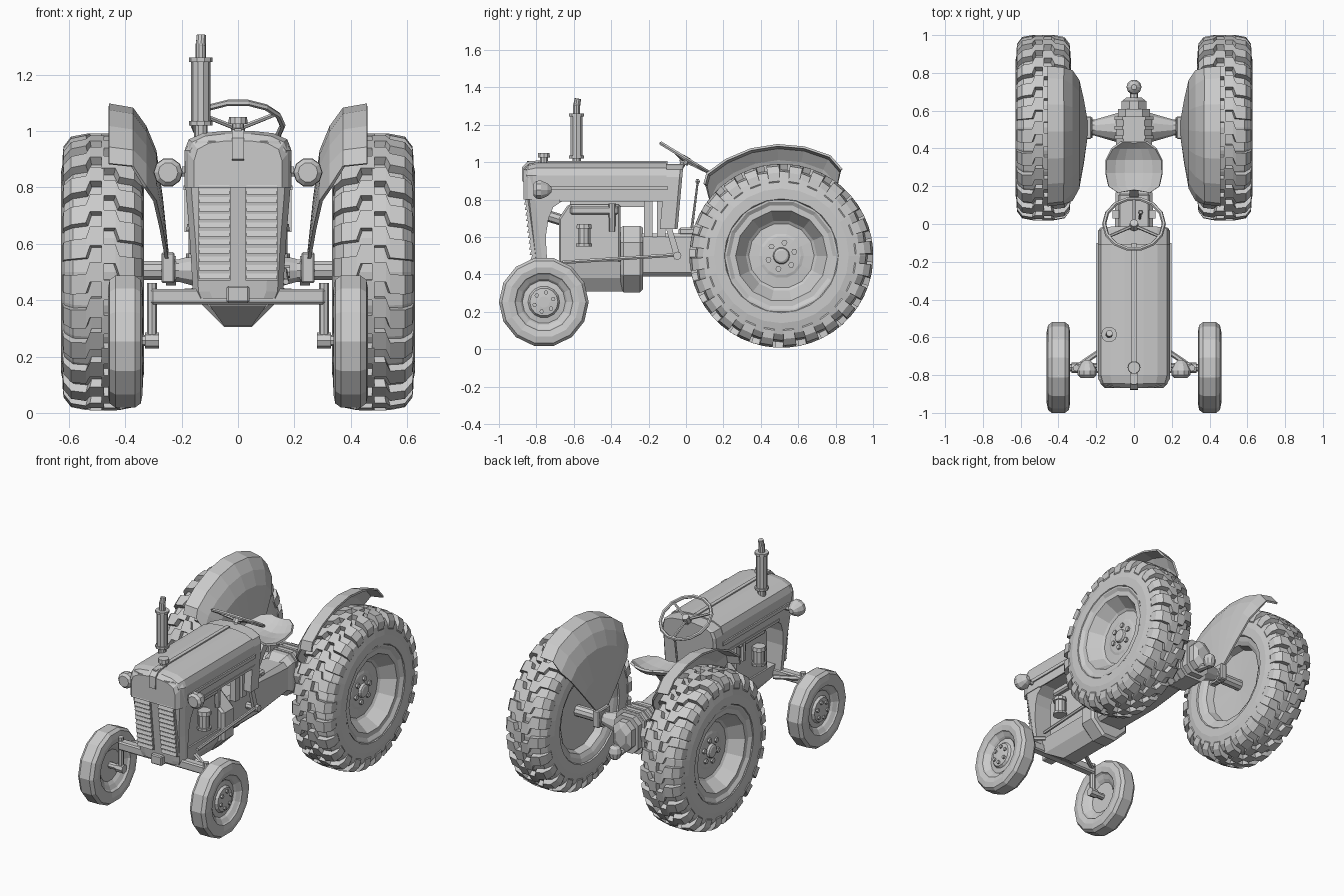
import bpy, bmesh
from math import sin, cos, pi, radians
from mathutils import Vector

if "Cube" in bpy.data.objects:
    bpy.data.objects.remove(bpy.data.objects["Cube"])


def mk(name, verts, faces, mirror=False, bevel=0, solid=0):
    me = bpy.data.meshes.new(name)
    me.from_pydata([tuple(v) for v in verts], [], faces)
    bm = bmesh.new()
    bm.from_mesh(me)
    bmesh.ops.remove_doubles(bm, verts=bm.verts, dist=1e-5)
    bmesh.ops.recalc_face_normals(bm, faces=bm.faces)
    bm.to_mesh(me)
    bm.free()
    ob = bpy.data.objects.new(name, me)
    bpy.context.collection.objects.link(ob)
    if solid:
        m = ob.modifiers.new("solid", 'SOLIDIFY')
        m.thickness, m.offset = solid, 0
    if bevel:
        m = ob.modifiers.new("bevel", 'BEVEL')
        m.width, m.segments = bevel, 1
    if mirror:
        m = ob.modifiers.new("mirror", 'MIRROR')
        m.use_mirror_merge = False
    return ob


def ring_faces(rows, n, closed=True, caps=True, base=0):
    f = [(base + i*n + j, base + i*n + (j+1) % n, base + (i+1)*n + (j+1) % n, base + (i+1)*n + j)
         for i in range(rows-1) for j in range(n if closed else n-1)]
    if caps:
        f += [tuple(base + j for j in range(n)), tuple(base + (rows-1)*n + j for j in range(n))]
    return f


def loft(name, rings, closed=True, caps=True, **k):
    return mk(name, [p for r in rings for p in r], ring_faces(len(rings), len(rings[0]), closed, caps), **k)


def box(name, x, y, z, **k):
    return loft(name, [[(x[0], y[0], c), (x[1], y[0], c), (x[1], y[1], c), (x[0], y[1], c)] for c in z], **k)


def prism(name, yz, x0, x1, **k):
    return loft(name, [[(x, *p) for p in yz] for x in (x0, x1)], **k)


def tube(name, pts, radii, seg=8, **k):
    # straight or stepped round bar along points
    pts = [Vector(p) for p in pts]
    q = (pts[-1]-pts[0]).to_track_quat('Z', 'Y')
    return loft(name, [[p + q @ Vector((r*cos(2*pi*j/seg), r*sin(2*pi*j/seg), 0)) for j in range(seg)]
                       for p, r in zip(pts, radii)], **k)


def lathe(name, prof, c, seg, loop=False, **k):
    # revolve (radius, x) profile about an x-parallel axis through c
    rings = [[(c[0]+x, c[1]+r*cos(2*pi*j/seg), c[2]+r*sin(2*pi*j/seg)) for j in range(seg)] for r, x in prof]
    if loop:
        rings.append(rings[0])
    return loft(name, rings, caps=not loop, mirror=True, **k)


def bolts(name, c, R, r, depth, n=6):
    for i in range(n):
        a = 2*pi*i/n + .3
        p = Vector((c[0], c[1]+R*cos(a), c[2]+R*sin(a)))
        tube(name, [p, p+Vector((depth, 0, 0))], [r, r], 6, mirror=True)


# Rear wheels: tyre, lugs, rim
RC = (.48, .51, .50)
half = [(.29, .12), (.305, .147), (.36, .147), (.42, .134), (.452, .105), (.462, .04)]
lathe("rear_tyre", half + [(r, -x) for r, x in half[::-1]], RC, 24, loop=True)
V, F = [], []
path = [(-.004, .492, 0), (.045, .492, 0), (.06, .490, 5), (.112, .480, 5.5), (.139, .445, 5.5), (.143, .40, 5.5)]
for side in (1, -1):
    for i in range(24):
        a0 = 15*i + (7.5 if side < 0 else 0)
        b = len(V)
        for x, r, d in path:
            for s, h in ((-1, 0), (1, 0), (1, 1), (-1, 1)):
                a = radians(a0 + d + 4.1*s)
                rr, xx = r - .035*h, x*(1 - .14*h)
                V.append((RC[0]+side*xx, RC[1]+rr*cos(a), RC[2]+rr*sin(a)))
        F += ring_faces(len(path), 4, base=b)
mk("rear_tyre_lugs", V, F, mirror=True)
lathe("rear_rim", [(.03, .075), (.04, .07), (.045, .055), (.105, .05), (.12, .045), (.175, .04), (.19, .05),
                   (.235, .115), (.245, .13), (.275, .13), (.295, .143), (.305, .143),
                   (.305, -.14), (.275, -.13), (.25, -.115), (.235, -.07), (.03, -.06)], RC, 14)
bolts("rear_wheel_bolt", (.52, .51, .50), .072, .016, .025)

# Front wheels
FC = (.40, -.76, .253)
half = [(.14, .035), (.155, .055), (.19, .062), (.225, .055), (.24, .035)]
lathe("front_tyre", half + [(r, -x) for r, x in half[::-1]], FC, 14, loop=True)
lathe("front_rim", [(.03, .045), (.075, .04), (.085, .025), (.115, .02), (.125, .032), (.15, .048),
                    (.15, -.045), (.12, -.03), (.10, -.015), (.03, -.015)], FC, 14)
bolts("front_wheel_bolt", (.435, -.76, .253), .052, .012, .018)

# Front axle
box("front_axle", (-.31, .31), (-.79, -.735), (.385, .44), bevel=.008)
tube("kingpin", [(.305, -.762, .25), (.305, -.762, .46)], [.018, .018], mirror=True)
tube("spindle", [(.28, -.76, .257), (.33, -.76, .257), (.33, -.76, .257), (.41, -.76, .257)],
     [.028, .028, .02, .02], mirror=True)
tube("axle_strut", [(.30, -.755, .42), (.16, -.66, .43)], [.014, .014], 6, mirror=True)
box("axle_pivot", (-.04, .04), (-.84, -.7), (.39, .45), bevel=.006)


# Bonnet and front shell
def hood_ring(y, s=1, drop=0, low=.80):
    h = [(.19, low), (.19, .93), (.175, .97), (.125, .992), (.05, 1.0)]
    return [(x*s, y, z-drop*(z > low)) for x, z in h] + [(-x*s, y, z-drop*(z > low)) for x, z in h[::-1]]


loft("bonnet", [hood_ring(-.868, .82, .035), hood_ring(-.845, .93, .01), hood_ring(-.80), hood_ring(-.105)])
shell = []
for z, w, yb in ((.405, .15, -.74), (.43, .16, -.74), (.60, .17, -.75), (.70, .178, -.735), (.76, .183, -.71),
                 (.80, .186, -.65), (.93, .19, -.65), (.965, .165, -.65)):
    yf = -.812-(min(z, .93)-.41)*.1115
    h = [(w, yb), (w, yf+.05), (w-.02, yf+.018), (w-.06, yf+.005)]
    shell.append([(x, y, z) for x, y in h] + [(-x, y, z) for x, y in h[::-1]])
loft("front_shell", shell)
box("bonnet_strip", (-.012, .012), (-.85, -.1), (.985, 1.008))
prism("front_badge_bar", [(-.86, .89), (-.878, .9), (-.876, .975), (-.845, 1.005), (-.78, 1.01), (-.84, .95)], -.022, .022)
box("bonnet_trim", (.185, .199), (-.78, -.1), (.852, .874), mirror=True)
box("bonnet_trim_lower", (.185, .194), (-.68, -.1), (.79, .806), mirror=True)

# Grille with slats
gy = lambda z: -.812-(z-.41)*.1115
prism("grille_panel", [(gy(.47)-.002, .47), (gy(.83)-.002, .83), (gy(.83)+.03, .83), (gy(.47)+.03, .47)],
      .027, .142, mirror=True)
for i in range(12):
    z = .485 + .03*i
    prism("grille_slat", [(gy(z)-.012, z-.010), (gy(z)-.005, z+.010), (gy(z)+.02, z+.010), (gy(z)+.02, z-.010)],
          .03, .139, mirror=True)


# Dash cowl behind the bonnet
def cowl(dy, s):
    return [(x, dy + (z-.65)*.09, z-.008) for x, y, z in hood_ring(0, s, 0, .65)]


loft("dash_cowl", [cowl(-.14, 1.0), cowl(-.06, 1.0), cowl(-.045, .93)])

# Cap, exhaust, headlights
tube("radiator_cap", [(0, -.76, .99), (0, -.76, 1.025), (0, -.76, 1.025), (0, -.76, 1.05)], [.022, .022, .034, .032], 10)
tube("exhaust", [(-.132, -.585, z) for z in (.96, 1.02, 1.02, 1.035, 1.035, 1.245, 1.245, 1.26, 1.26, 1.31)],
     [.024, .024, .042, .042, .034, .034, .042, .042, .019, .019], 10)
tube("exhaust_tip", [(-.132, -.585, 1.30), (-.130, -.578, 1.34)], [.019, .017], 10)
tube("headlight", [(.248, y, .853) for y in (-.815, -.80, -.775, -.74, -.72)], [.035, .05, .052, .035, .015], 10, mirror=True)
tube("headlight_bracket", [(.25, -.75, .85), (.17, -.75, .85)], [.013, .013], 6, mirror=True)

# Engine, sump, bell housing
prism("engine_block", [(-.68, .42), (-.68, .70), (-.63, .775), (-.35, .775), (-.35, .42)], -.11, .11, bevel=.01)
prism("cylinder_head", [(-.62, .76), (-.62, .81), (-.2, .81), (-.2, .76)], -.08, .08)
loft("oil_sump", [[(-w, a, z), (w, a, z), (w, b, z), (-w, b, z)] for z, w, a, b in
                  ((.31, .05, -.62, -.33), (.38, .10, -.74, -.33), (.47, .12, -.80, -.33))])


def octo(y, w, z0, z1, c):
    return [(w, y, z0+c), (w, y, z1-c), (w-c, y, z1), (c-w, y, z1), (-w, y, z1-c), (-w, y, z0+c), (c-w, y, z0), (w-c, y, z0)]


loft("bell_housing", [octo(-.35, .125, .32, .65, .08), octo(-.335, .14, .305, .66, .09),
                      octo(-.245, .14, .305, .66, .09), octo(-.23, .125, .32, .65, .08)])
tube("oil_filter", [(.14, -.545, z) for z in (.55, .565, .565, .645, .645, .67)],
     [.044, .044, .035, .035, .044, .04], 10, mirror=True)
box("filter_mount", (.09, .14), (-.57, -.52), (.58, .64), mirror=True)
box("manifold", (.09, .14), (-.62, -.36), (.72, .765), bevel=.01, mirror=True)
tube("down_pipe", [(.13, -.395, .78), (.13, -.395, .63)], [.02, .016], 8, mirror=True)
tube("radiator_hose", [(0, -.76, .72), (0, -.63, .68)], [.03, .03], 8)
for y in (-.20, -.13):
    box("bonnet_post", (.10, .14), (y-.025, y+.02), (.60, .81), mirror=True)

# Gearbox, rear housing, axle
loft("gearbox", [octo(-.24, .10, .39, .62, .02), octo(.10, .10, .39, .62, .02), octo(.40, .085, .40, .60, .03)])
box("gearbox_cover", (-.085, .085), (-.04, .16), (.61, .65), bevel=.01)
loft("rear_housing", [octo(y, w, .50-h, .50+h, .04) for y, w, h in
                      ((.36, .075, .10), (.42, .095, .13), (.57, .095, .13), (.57, .085, .115), (.61, .085, .115),
                       (.61, .065, .095), (.65, .065, .095), (.67, .04, .06))])
for y in (.46, .51, .56):
    loft("housing_rib", [octo(y-.009, .102, .37, .635, .04), octo(y+.009, .102, .37, .635, .04)])
lathe("axle_trumpet", [(.08, .08), (.068, .12), (.042, .21), (.042, .22), (.055, .22), (.055, .255), (.036, .255), (.036, .45)],
      (0, .51, .505), 10)
box("fender_bracket", (.225, .272), (.45, .57), (.46, .57), mirror=True, bevel=.006)
tube("hitch_arm", [(0, .62, .42), (0, .72, .40)], [.025, .02], 8)
tube("hitch_ball", [(0, .725, z) for z in (.385, .40, .43, .46, .475)], [.018, .034, .04, .032, .014], 10)

# Fenders: dished inner panel curling over the tyre, lip cut back at the ends
arcs = []
for a, cut in ((50, 5), (64, 0), (78, 0), (92, 0), (106, 0), (120, 0), (132, 0), (145, -8)):
    row = []
    for x, r in ((.25, .05), (.272, .26), (.295, .43), (.33, .515), (.375, .578), (.458, .592)):
        t = radians(a + (cut if x > .34 else cut*.4))
        k = .95 if cut else 1
        row.append((x, .51+r*k*cos(t), .50+r*k*sin(t)))
    arcs.append(row)
loft("fender", arcs, closed=False, caps=False, mirror=True, solid=.012)

# Seat and support
rows = []
for y, w, z, lip in ((.165, .085, .805, .0), (.20, .135, .80, .01), (.27, .15, .79, .03), (.34, .147, .79, .045),
                     (.40, .115, .815, .04), (.435, .065, .85, .01)):
    rows.append([(w*t/3, y + (.015*(1-abs(t)/3) if y < .2 else 0), z+lip*(t/3)**2) for t in range(-3, 4)])
loft("seat", rows, closed=False, caps=False, solid=.014)
prism("seat_spring", [(.12, .62), (.17, .62), (.30, .78), (.33, .795), (.25, .795)], -.025, .025)

# Steering wheel: tilted rim, three spokes, column
C = Vector((0, 0, 1.02))
U, W, N = Vector((1, 0, 0)), Vector((0, .855, -.52)), Vector((0, .52, .855))
rim = []
for i in range(14):
    a = 2*pi*i/14
    d = U*cos(a)+W*sin(a)
    rim.append([C + d*(.158+.011*cos(b)) + N*.011*sin(b) for b in (pi/3*j for j in range(6))])
loft("steering_rim", rim + [rim[0]], caps=False)
for i in range(3):
    a = pi/2 + 2*pi*i/3
    tube("steering_spoke", [C-N*.015, C+(U*cos(a)+W*sin(a))*.158], [.009, .008], 6)
tube("steering_hub", [C-N*.03, C+N*.012], [.026, .022], 8)
tube("steering_column", [C, C-N*.2], [.014, .018], 8)

# Levers and steering linkage
tube("gear_lever", [(.03, .03, .64), (.035, .062, .89)], [.008, .006], 6)
tube("gear_knob", [(.035, .062, z) for z in (.885, .897, .91)], [.008, .015, .008], 6)
tube("drag_link", [(.17, -.66, .465), (.165, -.05, .505)], [.011, .011], 6)
prism("drop_arm", [(-.13, .73), (-.10, .73), (-.03, .50), (-.06, .48)], .145, .165)
tube("drop_arm_pin", [(.10, -.047, .50), (.185, -.047, .50)], [.022, .022], 8)
tube("drop_arm_shaft", [(.08, -.115, .715), (.175, -.115, .715)], [.018, .018], 8)
box("pedal", (.08, .115), (.03, .075), (.64, .655), mirror=True)
